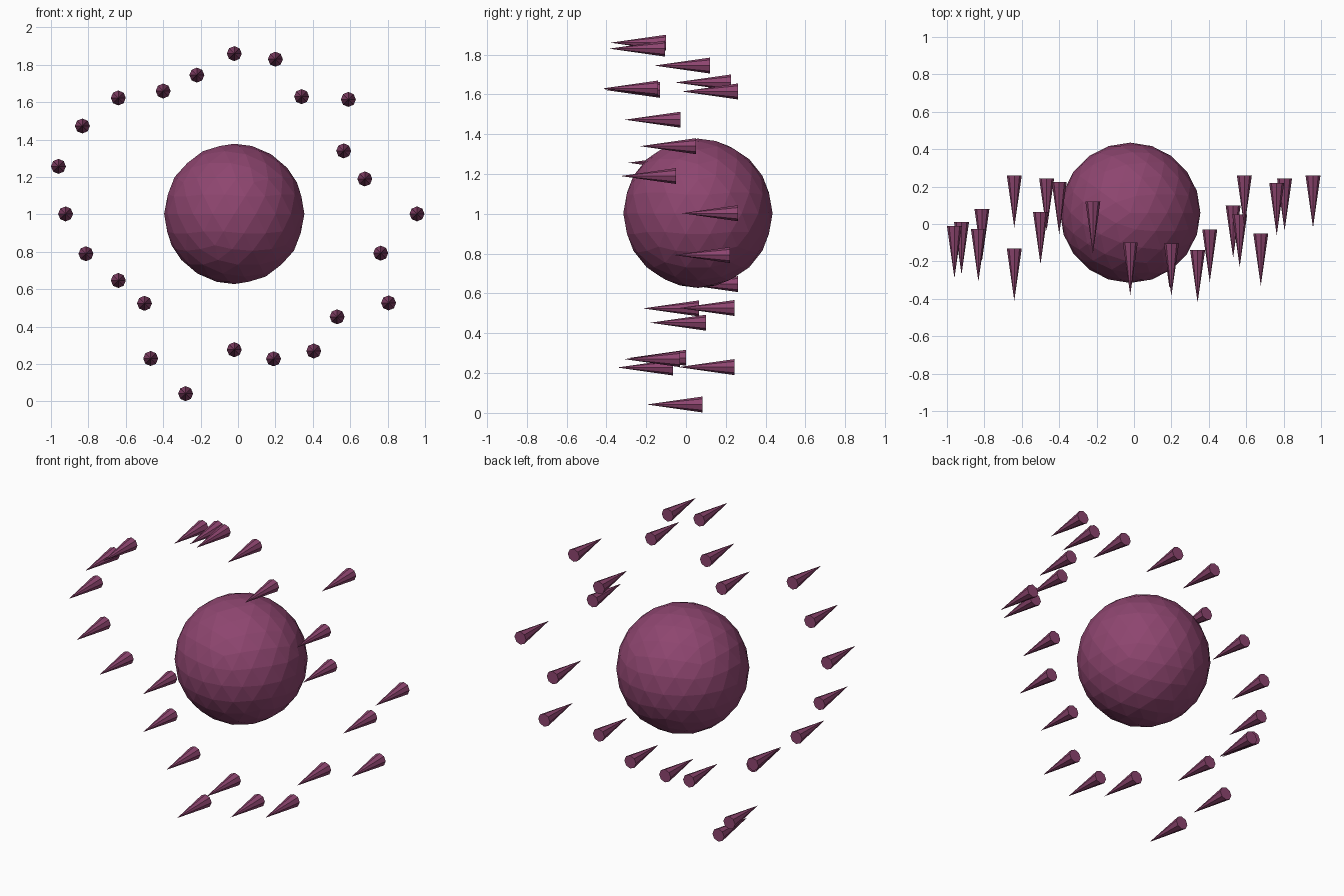
import bpy, math

mat = bpy.data.materials.new("plum")
mat.diffuse_color = (0.27, 0.06, 0.16, 1)

# Central faceted ball
bpy.ops.mesh.primitive_ico_sphere_add(subdivisions=3, radius=0.375, location=(-0.02, 0.06, 1.003))
ball = bpy.context.object
ball.name = "ball"
ball.data.materials.append(mat)

# Ring of spikes pointing to the front: x, y of the base, z
LENGTH, RADIUS = 0.28, 0.04
SPIKES = [
    (-0.02, -0.10, 1.86), (0.20, -0.105, 1.83), (0.34, -0.14, 1.63),
    (0.59, 0.26, 1.615), (0.565, 0.05, 1.34), (0.678, -0.05, 1.19),
    (0.957, 0.26, 1.003), (0.763, 0.22, 0.793), (0.805, 0.243, 0.527),
    (0.53, 0.10, 0.453), (0.405, -0.03, 0.27), (0.19, -0.065, 0.228),
    (-0.02, 0.0, 0.277), (-0.28, 0.083, 0.042), (-0.467, 0.243, 0.23),
    (-0.50, 0.065, 0.525), (-0.64, 0.26, 0.647), (-0.813, 0.08, 0.79),
    (-0.922, 0.01, 1.003), (-0.96, -0.01, 1.257), (-0.832, -0.028, 1.473),
    (-0.64, -0.13, 1.623), (-0.40, 0.225, 1.66), (-0.22, 0.12, 1.745),
]

bpy.ops.mesh.primitive_cone_add(vertices=8, radius1=RADIUS, radius2=0, depth=LENGTH)
first = bpy.context.object
first.data.materials.append(mat)
for i, (x, y, z) in enumerate(SPIKES):
    spike = first if i == 0 else first.copy()
    if i:
        bpy.context.collection.objects.link(spike)
    spike.name = f"spike_{i + 1}"
    spike.rotation_euler = (math.radians(90), 0, 0)
    spike.location = (x, y - LENGTH / 2, z)
